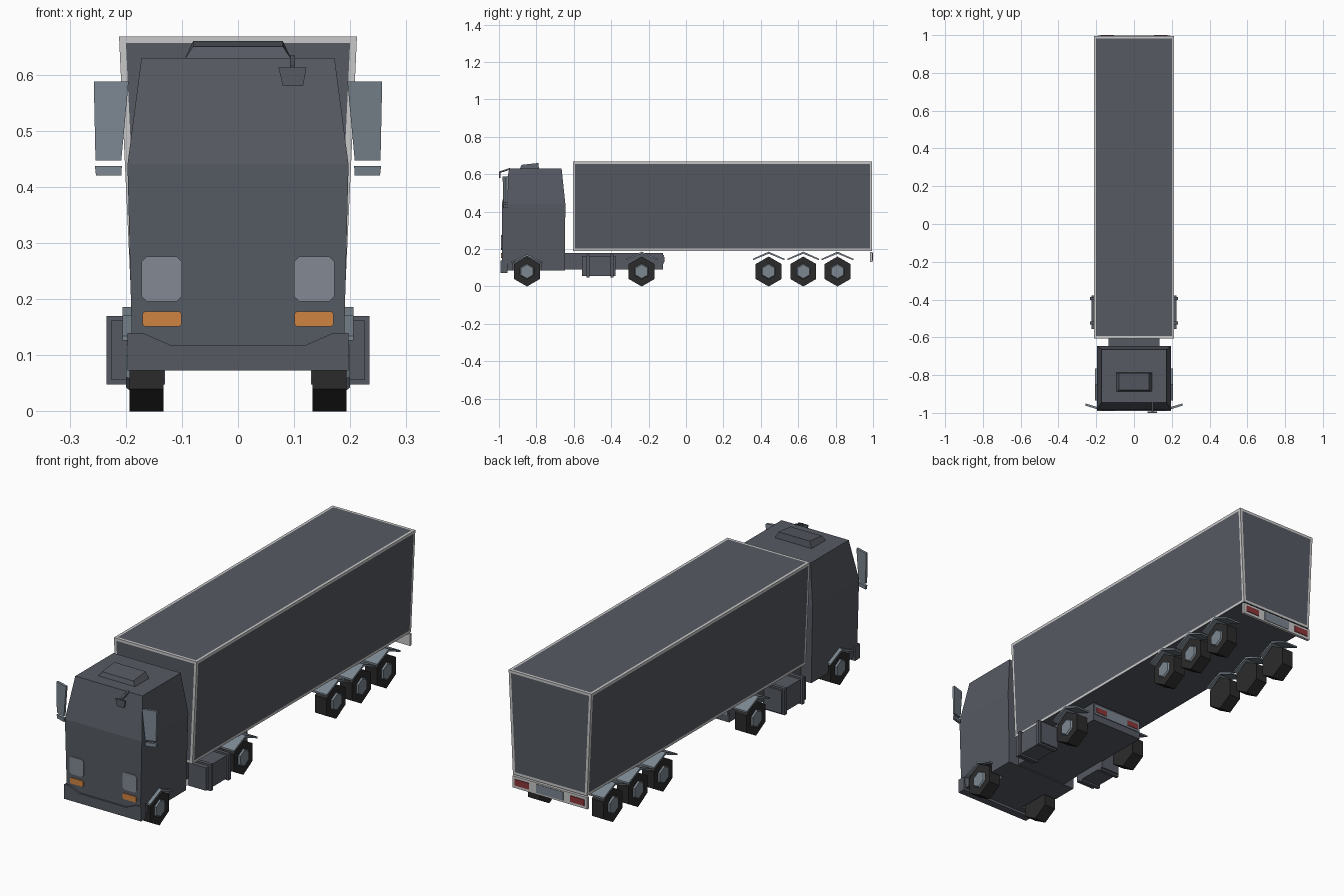
import bpy, bmesh, math
from mathutils import Vector

if "Cube" in bpy.data.objects:
    bpy.data.objects.remove(bpy.data.objects["Cube"])


def material(name, rgb):
    m = bpy.data.materials.new(name)
    m.diffuse_color = (*rgb, 1)
    m.use_nodes = True
    m.node_tree.nodes["Principled BSDF"].inputs["Base Color"].default_value = m.diffuse_color
    return m


SLATE = material("slate_paint", (.092, .101, .122))
FRAME = material("light_grey_trim", (.58, .58, .58))
TYRE = material("tyre_black", (.024, .024, .025))
STEEL = material("blue_grey_steel", (.20, .24, .28))
LAMP = material("headlight_grey", (.225, .25, .295))
ORANGE = material("indicator_orange", (.62, .23, .055))
RED = material("tail_light_red", (.26, .035, .04))


def finish(name, bm, *mats):
    bmesh.ops.recalc_face_normals(bm, faces=bm.faces)
    me = bpy.data.meshes.new(name)
    bm.to_mesh(me)
    bm.free()
    for m in mats:
        me.materials.append(m)
    ob = bpy.data.objects.new(name, me)
    bpy.context.collection.objects.link(ob)
    return ob


def loft(name, rings, mat):
    """Skin closed rings of points and cap both ends."""
    bm = bmesh.new()
    vs = [[bm.verts.new(p) for p in r] for r in rings]
    n = len(vs[0])
    for a, b in zip(vs, vs[1:]):
        for i in range(n):
            j = (i + 1) % n
            bm.faces.new((a[i], a[j], b[j], b[i]))
    bm.faces.new(vs[0][::-1])
    bm.faces.new(vs[-1])
    return finish(name, bm, mat)


def prism(name, pts, axis, a, b, mat):
    """Extrude a 2D outline along x (points y,z) or y (points x,z)."""
    put = (lambda p, t: (t, p[0], p[1])) if axis == 'x' else (lambda p, t: (p[0], t, p[1]))
    return loft(name, [[put(p, t) for p in pts] for t in (a, b)], mat)


def box(name, x, y, z, mat):
    return prism(name, [(x[0], z[0]), (x[1], z[0]), (x[1], z[1]), (x[0], z[1])], 'y', *y, mat)


def rect(hx, y0, y1, z):
    return [(-hx, y0, z), (hx, y0, z), (hx, y1, z), (-hx, y1, z)]


def hexagon(y, z, r):
    return [(y + r * math.sin(i * math.pi / 3), z + r * math.cos(i * math.pi / 3)) for i in range(6)]


# cab shell
cab = loft("cab", [rect(.188, -.983, -.648, .085), rect(.197, -.985, -.645, .44),
                   rect(.172, -.945, -.665, .63)], SLATE)

# wheel arches cut into the cab
for s in (1, -1):
    cutter = prism("arch_cutter", hexagon(-.85, .08, .09), 'x', s * .12, s * .25, SLATE)
    cutter.hide_render = True
    mod = cab.modifiers.new("arch", 'BOOLEAN')
    mod.operation, mod.solver, mod.object = 'DIFFERENCE', 'EXACT', cutter
    bpy.context.view_layer.objects.active = cab
    bpy.ops.object.modifier_apply(modifier=mod.name)
    bpy.data.objects.remove(cutter)

# roof hatch with a forward-sloping top
loft("roof_hatch", [rect(.095, -.888, -.786, .628),
                    [(-.08, -.88, .65), (.08, -.88, .65), (.08, -.79, .66), (-.08, -.79, .66)]], SLATE)

# front bumper with dropped centre
prism("front_bumper", [(-.197, .073), (.197, .073), (.197, .14), (.17, .14), (.12, .118),
                       (-.12, .118), (-.17, .14), (-.197, .14)], 'y', -.991, -.955, SLATE)

# front view mirror and its arm
prism("kerb_mirror", [(.08, .58), (.116, .58), (.122, .613), (.072, .613)], 'y', -1.0, -.992, SLATE)
prism("kerb_mirror_arm", [(-.998, .606), (-.996, .616), (-.94, .634), (-.94, .624)], 'x', .093, .102, SLATE)


def chamfered(x0, x1, z0, z1, c):
    return [(x0 + c, z0), (x1 - c, z0), (x1, z0 + c), (x1, z1 - c),
            (x1 - c, z1), (x0 + c, z1), (x0, z1 - c), (x0, z0 + c)]


WHEELS = {"steer": -.85, "drive": -.237, "trailer_1": .442, "trailer_2": .627, "trailer_3": .81}

for s, side in ((1, "right"), (-1, "left")):
    # lamps
    prism(f"headlight_{side}", [(s * x, z) for x, z in chamfered(.1, .172, .196, .276, .009)],
          'y', -.988, -.98, LAMP)
    prism(f"indicator_{side}", [(s * x, z) for x, z in chamfered(.101, .17, .151, .178, .004)],
          'y', -.988, -.98, ORANGE)

    # door mirrors, angled back toward the outside
    for part, pts in (("mirror", [(.195, .588), (.257, .588), (.254, .447), (.208, .447)]),
                      ("lower_mirror", [(.207, .437), (.255, .437), (.253, .42), (.208, .42)])):
        rings = [[(s * x, -.975 + (x - .2) * .3 + d, z) for x, z in pts] for d in (-.004, .008)]
        loft(f"{part}_{side}", rings, STEEL)

    # wheels, hubs and mudguards
    for axle, y in WHEELS.items():
        prism(f"{axle}_wheel_{side}", hexagon(y, .08, .08), 'x', s * .133, s * .193, TYRE)
        loft(f"{axle}_hub_{side}", [[(s * x, a, b) for a, b in hexagon(y, .08, r)]
                                    for x, r in ((.19, .045), (.2, .037))], STEEL)
        inner, top = (.18, .172) if axle == "steer" else (.13, .186)
        low = top - .038
        guard = [(y - .085, low), (y, top), (y + .085, low),
                 (y + .085, low - .008), (y, top - .011), (y - .085, low - .008)]
        prism(f"{axle}_mudguard_{side}", guard, 'x', s * inner, s * .206, STEEL)

    # fuel tank with two straps
    box(f"fuel_tank_{side}", sorted((s * .13, s * .225)), (-.555, -.378), (.056, .162), SLATE)
    for i, y in enumerate((-.525, -.395)):
        box(f"tank_strap_{side}_{i + 1}", sorted((s * .13, s * .234)), (y - .008, y + .008),
            (.048, .17), SLATE)

    # tail lights on the trailer bumper and on the tractor frame
    box(f"trailer_tail_light_{side}", sorted((s * .105, s * .178)), (.994, 1.0), (.143, .172), RED)
    box(f"tractor_tail_light_{side}", sorted((s * .06, s * .12)), (-.122, -.116), (.132, .158), RED)

# tractor chassis and rear plate
box("chassis", (-.135, .135), (-.7, -.122), (.09, .18), SLATE)
box("chassis_rear_plate", (-.13, .13), (-.124, -.118), (.122, .168), STEEL)

# trailer rear bumper
box("trailer_bumper", (-.192, .192), (.984, .997), (.13, .184), FRAME)
box("trailer_bumper_plate", (-.07, .07), (.994, .999), (.138, .178), STEEL)

# trailer body, wider at the top, with light edges around inset panels
bm = bmesh.new()
lo = [bm.verts.new(p) for p in rect(.19, -.605, .995, .19)]
hi = [bm.verts.new(p) for p in rect(.212, -.605, .995, .668)]
bottom = bm.faces.new(lo[::-1])
outer = [bm.faces.new(hi)]
for i in range(4):
    j = (i + 1) % 4
    outer.append(bm.faces.new((lo[i], lo[j], hi[j], hi[i])))
bm.normal_update()
bmesh.ops.inset_individual(bm, faces=outer, thickness=.017)
for f in bm.faces:
    f.material_index = 1
for f in outer + [bottom]:
    f.material_index = 0
finish("trailer_body", bm, SLATE, FRAME)
